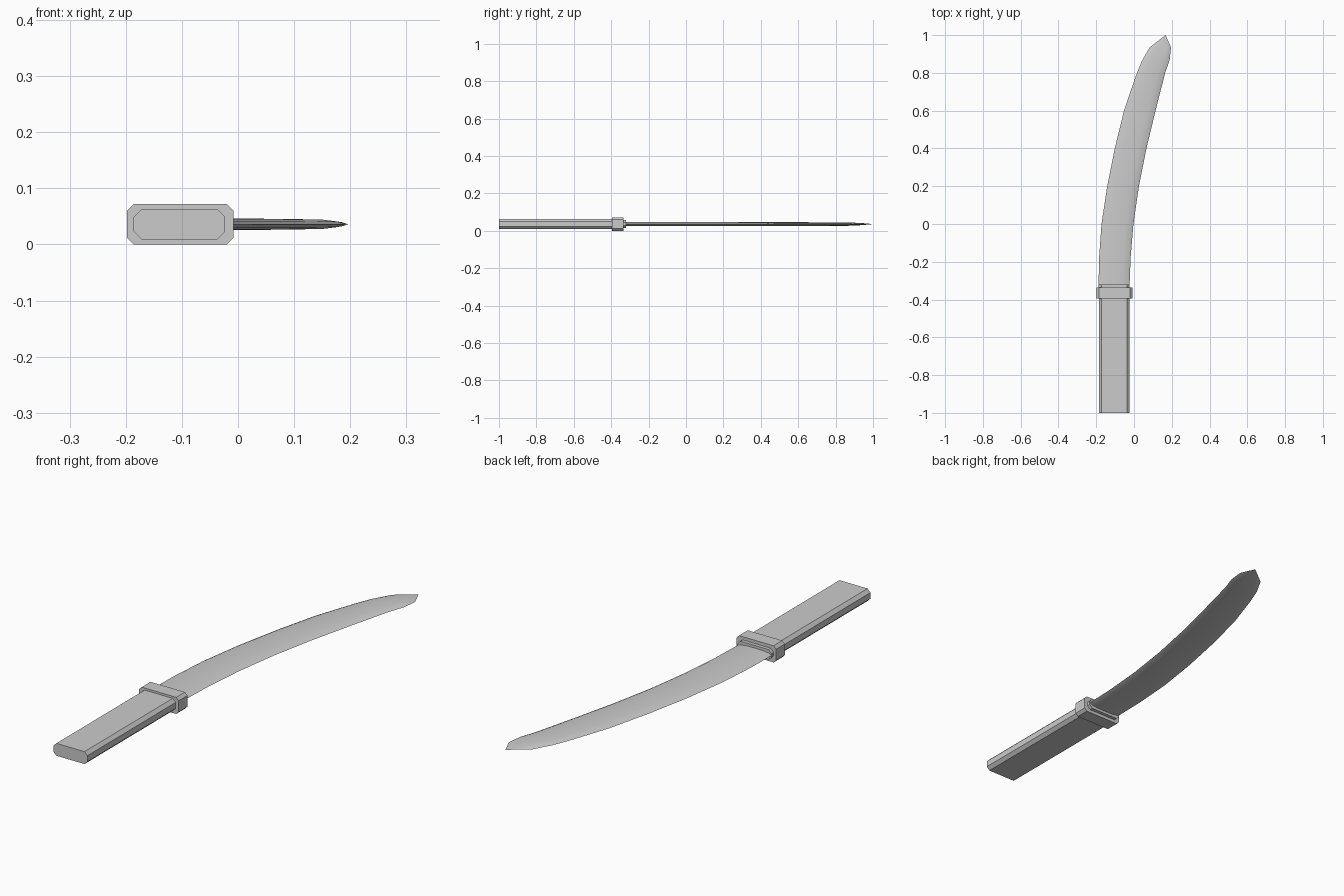
import bpy, bmesh

cube = bpy.data.objects.get("Cube")
if cube:
    bpy.data.objects.remove(cube, do_unlink=True)

steel = bpy.data.materials.new("light_grey")
steel.use_nodes = True
GREY = (0.6, 0.6, 0.6, 1)
steel.diffuse_color = GREY
steel.node_tree.nodes["Principled BSDF"].inputs["Base Color"].default_value = GREY

MID_Z = 0.036


def loft(name, rings, smooth=False):
    """Bridge rings of equal point count and cap both ends."""
    bm = bmesh.new()
    loops = [[bm.verts.new(p) for p in ring] for ring in rings]
    n = len(loops[0])
    for a, b in zip(loops, loops[1:]):
        for i in range(n):
            j = (i + 1) % n
            bm.faces.new((a[i], a[j], b[j], b[i]))
    bm.faces.new(loops[0])
    bm.faces.new(loops[-1])
    bmesh.ops.remove_doubles(bm, verts=bm.verts, dist=1e-5)
    bmesh.ops.recalc_face_normals(bm, faces=bm.faces)
    mesh = bpy.data.meshes.new(name)
    bm.to_mesh(mesh)
    bm.free()
    mesh.materials.append(steel)
    obj = bpy.data.objects.new(name, mesh)
    bpy.context.collection.objects.link(obj)
    if smooth:
        bpy.ops.object.select_all(action='DESELECT')
        obj.select_set(True)
        bpy.context.view_layer.objects.active = obj
        bpy.ops.object.shade_smooth_by_angle(angle=0.6)


def chamfered_bar(name, x0, x1, half_z, cut, y0, y1):
    """Bar along y with an octagonal section."""
    h, k = half_z, half_z - cut
    section = [(x0 + cut, -h), (x1 - cut, -h), (x1, -k), (x1, k),
               (x1 - cut, h), (x0 + cut, h), (x0, k), (x0, -k)]
    loft(name, [[(x, y, MID_Z + z) for x, z in section] for y in (y0, y1)])


# Handle, guard and blade collar
chamfered_bar("handle", -0.186, -0.023, 0.027, 0.014, -1.0, -0.39)
chamfered_bar("guard", -0.198, -0.008, 0.036, 0.012, -0.395, -0.335)
chamfered_bar("collar", -0.186, -0.023, 0.022, 0.014, -0.335, -0.32)

# Curved blade: outer edge x, y, inner edge x, y, half thickness
stations = [
    (-0.188, -0.34, -0.024, -0.34, 0.011),
    (-0.185, -0.18, -0.018, -0.18, 0.011),
    (-0.172, 0.00, -0.003, 0.00, 0.011),
    (-0.142, 0.20, 0.026, 0.20, 0.0108),
    (-0.102, 0.40, 0.066, 0.40, 0.0105),
    (-0.053, 0.60, 0.114, 0.60, 0.010),
    (0.008, 0.78, 0.165, 0.80, 0.0095),
    (0.040, 0.86, 0.189, 0.87, 0.009),
    (0.082, 0.934, 0.196, 0.935, 0.006),
    (0.167, 1.00, 0.167, 1.00, 0.0),
]
upper = [(0, 0), (0.08, 0.55), (0.25, 0.9), (0.5, 1), (0.75, 0.9), (0.92, 0.55), (1, 0)]
lens = upper + [(u, -w) for u, w in reversed(upper[1:-1])]
loft("blade", [[(ax + (bx - ax) * u, ay + (by - ay) * u, MID_Z + h * w) for u, w in lens]
               for ax, ay, bx, by, h in stations], smooth=True)
